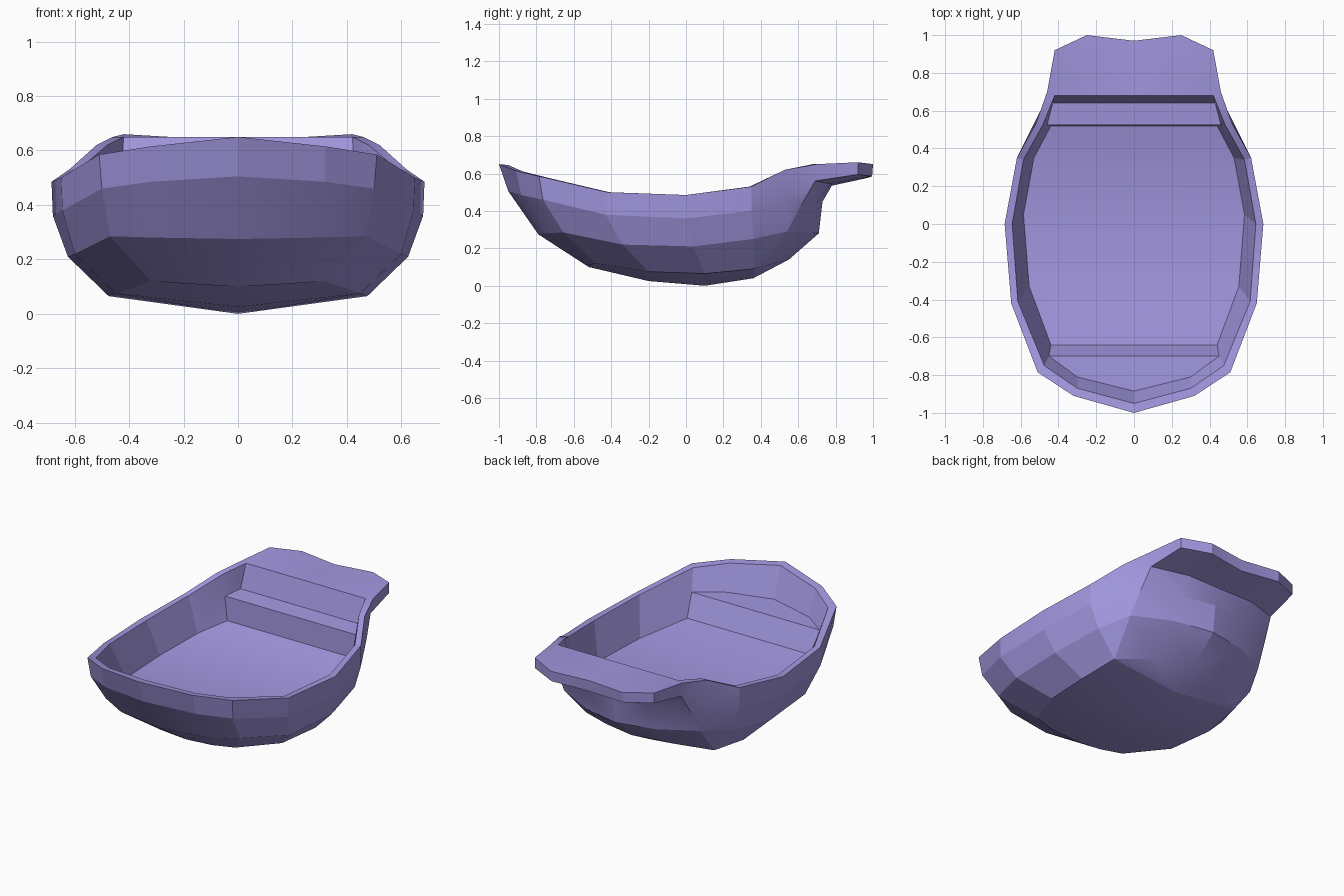
import bpy, bmesh

if "Cube" in bpy.data.objects:
    bpy.data.objects.remove(bpy.data.objects["Cube"])

# Half-hull loops, bow centre -> widest point -> stern corner -> transom centre (x >= 0)
rim = [(0, -1, .65), (.32, -.91, .615), (.51, -.785, .585), (.65, -.42, .50), (.685, 0, .485),
       (.62, .35, .53), (.52, .53, .62), (.46, .70, .65)]
upper = [(0, -.95, .505), (.32, -.88, .485), (.50, -.765, .46), (.645, -.43, .38), (.68, 0, .36),
         (.62, .35, .40), (.52, .55, .47), (.45, .69, .56), (.23, .77, .545), (0, .78, .535)]
transom = [(.467, .61, .42), (.23, .70, .44), (0, .73, .45)]
chine = [(0, -.79, .275), (.30, -.745, .28), (.47, -.655, .285), (.60, -.34, .22), (.625, .04, .21),
         (.57, .36, .25), (.48, .54, .29), (.48, .54, .29), (.25, .66, .285), (0, .71, .28)]
bilge = [(0, -.52, .10), (.18, -.515, .11), (.32, -.485, .12), (.45, -.2, .075), (.475, .1, .065),
         (.45, .36, .09), (.45, .36, .09), (.45, .36, .09), (.23, .475, .12), (0, .55, .14)]
keel = [(0, y, z) for y, z in [(-.52, .10)] * 3 + [(-.2, .025), (.1, 0)] + [(.36, .04)] * 5]

# Inside of the boat
inner = [(0, -.95, .645), (.30, -.87, .61), (.475, -.75, .58), (.615, -.41, .50), (.645, 0, .485),
         (.585, .34, .53), (.48, .53, .62), (.42, .68, .65)]
front_seat = [(0, -.885, .455), (.30, -.81, .45), (.45, -.70, .45)]
floor = [(.44, -.64, .31), (.555, -.33, .27), (.585, .05, .26), (.53, .35, .30), (.44, .52, .34)]
seat_edge, seat_back = (.46, .525, .49), (.43, .64, .50)

# Stern deck
deck_top = [rim[7], (.42, .92, .66), (.25, 1, .65), (0, .97, .645)]
deck_low = [upper[7], (.42, .92, .595), (.25, .995, .585), (0, .965, .575)]

bm = bmesh.new()


def mid(p):
    """Centre-line point level with p."""
    return (0, p[1], p[2])


def face(*pts):
    """Add a polygon and its mirror image, dropping repeated corners."""
    pts = list(dict.fromkeys(tuple(map(float, p)) for p in pts))
    if len(pts) < 3:
        return
    if all(p[0] == 0 for p in pts):
        return
    for s in (1, -1):
        bm.faces.new([bm.verts.new((s * x, y, z)) for x, y, z in pts])


def strip(a, b):
    """Quads between two loops."""
    for i in range(min(len(a), len(b)) - 1):
        face(a[i], a[i + 1], b[i + 1], b[i])


# Outer skin and gunwale
for a, b in ((rim, upper), (upper[:7], chine), (chine, bilge), (bilge, keel), (inner, rim)):
    strip(a, b)

# Stern corner and transom
face(upper[6], upper[7], transom[0], chine[6])
strip(upper[7:], transom)
strip(transom, chine[7:])

# Overhanging stern deck: edge, underside and top
strip(deck_top, deck_low)
face(upper[7], deck_low[1], deck_low[2], upper[8])
face(upper[8], deck_low[2], deck_low[3], upper[9])
face(rim[7], deck_top[1], deck_top[2], inner[7])
face(inner[7], deck_top[2], deck_top[3], mid(inner[7]))

# Front seat with its riser
strip(inner[:3], front_seat)
face(*front_seat, mid(front_seat[2]))
face(front_seat[2], floor[0], mid(floor[0]), mid(front_seat[2]))

# Side walls and curved floor
face(inner[2], inner[3], floor[1], floor[0], front_seat[2])
strip(inner[3:6], floor[1:4])
face(inner[5], inner[6], seat_edge, floor[4], floor[3])
strip(floor, [mid(p) for p in floor])

# Rear seat with its riser and back
face(floor[4], seat_edge, mid(seat_edge), mid(floor[4]))
face(seat_edge, seat_back, mid(seat_back), mid(seat_edge))
face(inner[6], inner[7], seat_back, seat_edge)
face(inner[7], mid(inner[7]), mid(seat_back), seat_back)

bmesh.ops.remove_doubles(bm, verts=bm.verts, dist=.0005)
bmesh.ops.recalc_face_normals(bm, faces=bm.faces)
mesh = bpy.data.meshes.new("boat_hull")
bm.to_mesh(mesh)
bm.free()
boat = bpy.data.objects.new("boat_hull", mesh)
bpy.context.collection.objects.link(boat)

# Gently smoothed panels with crisp chines; violet paint
bpy.context.view_layer.objects.active = boat
boat.select_set(True)
bpy.ops.object.shade_smooth_by_angle(angle=.28)
paint = bpy.data.materials.new("violet_paint")
paint.diffuse_color = (.36, .31, .74, 1)
paint.use_nodes = True
paint.node_tree.nodes["Principled BSDF"].inputs["Base Color"].default_value = paint.diffuse_color
mesh.materials.append(paint)
